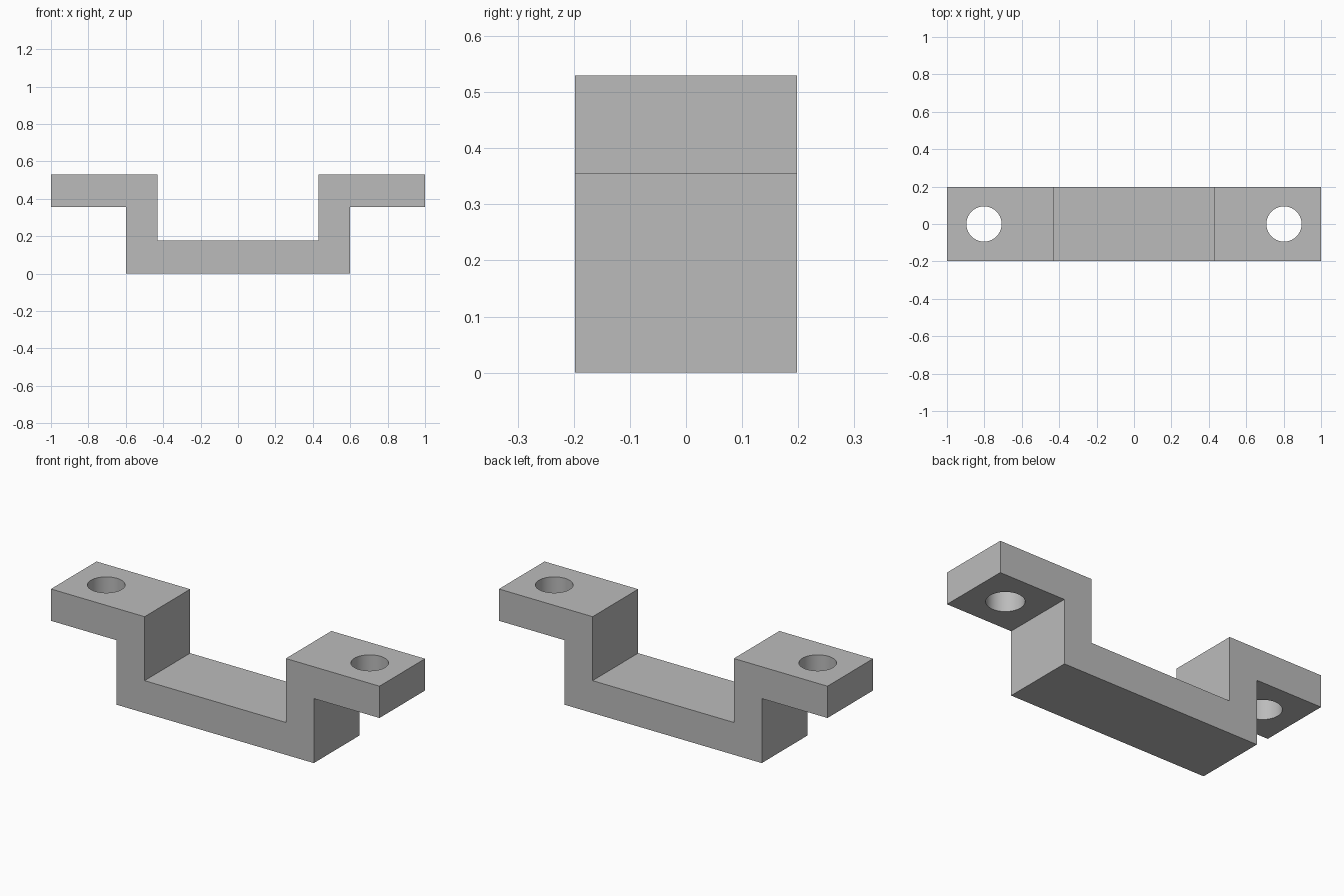
import bpy
import bmesh
import math

cube = bpy.data.objects.get("Cube")
if cube:
    bpy.data.objects.remove(cube, do_unlink=True)

HALF_DEPTH = 0.198
HOLE_X, HOLE_RADIUS = 0.802, 0.094

# Plain grey metal
grey = bpy.data.materials.new("grey_metal")
grey.use_nodes = True
colour = (0.5, 0.5, 0.5, 1)
grey.diffuse_color = colour
grey.node_tree.nodes["Principled BSDF"].inputs["Base Color"].default_value = colour

# Bracket strap: right half of the profile, mirrored and extruded in depth
half = [(0.6, 0), (0.6, 0.355), (1, 0.355), (1, 0.53), (0.43, 0.53), (0.43, 0.178)]
profile = half + [(-x, z) for x, z in reversed(half)]
bm = bmesh.new()
face = bm.faces.new([bm.verts.new((x, -HALF_DEPTH, z)) for x, z in profile])
extruded = bmesh.ops.extrude_face_region(bm, geom=[face])["geom"]
moved = [v for v in extruded if isinstance(v, bmesh.types.BMVert)]
bmesh.ops.translate(bm, verts=moved, vec=(0, 2 * HALF_DEPTH, 0))
bmesh.ops.recalc_face_normals(bm, faces=bm.faces)
mesh = bpy.data.meshes.new("bracket")
bm.to_mesh(mesh)
bm.free()
mesh.materials.append(grey)
bracket = bpy.data.objects.new("bracket", mesh)
bpy.context.collection.objects.link(bracket)

# Screw hole through each tab
for side, name in ((1, "left"), (-1, "right")):
    bpy.ops.mesh.primitive_cylinder_add(
        vertices=64, radius=HOLE_RADIUS, depth=0.4, location=(side * HOLE_X, 0, 0.44))
    cutter = bpy.context.object
    cutter.name = name + "_hole_cutter"
    cutter.data.materials.append(grey)
    cut = bracket.modifiers.new(name + "_hole", "BOOLEAN")
    cut.operation = "DIFFERENCE"
    cut.solver = "EXACT"
    cut.object = cutter
    bpy.ops.object.select_all(action="DESELECT")
    bracket.select_set(True)
    bpy.context.view_layer.objects.active = bracket
    bpy.ops.object.modifier_apply(modifier=cut.name)
    bpy.data.objects.remove(cutter, do_unlink=True)

# Smooth hole walls, sharp edges elsewhere
bpy.ops.object.shade_smooth_by_angle(angle=math.radians(30))
